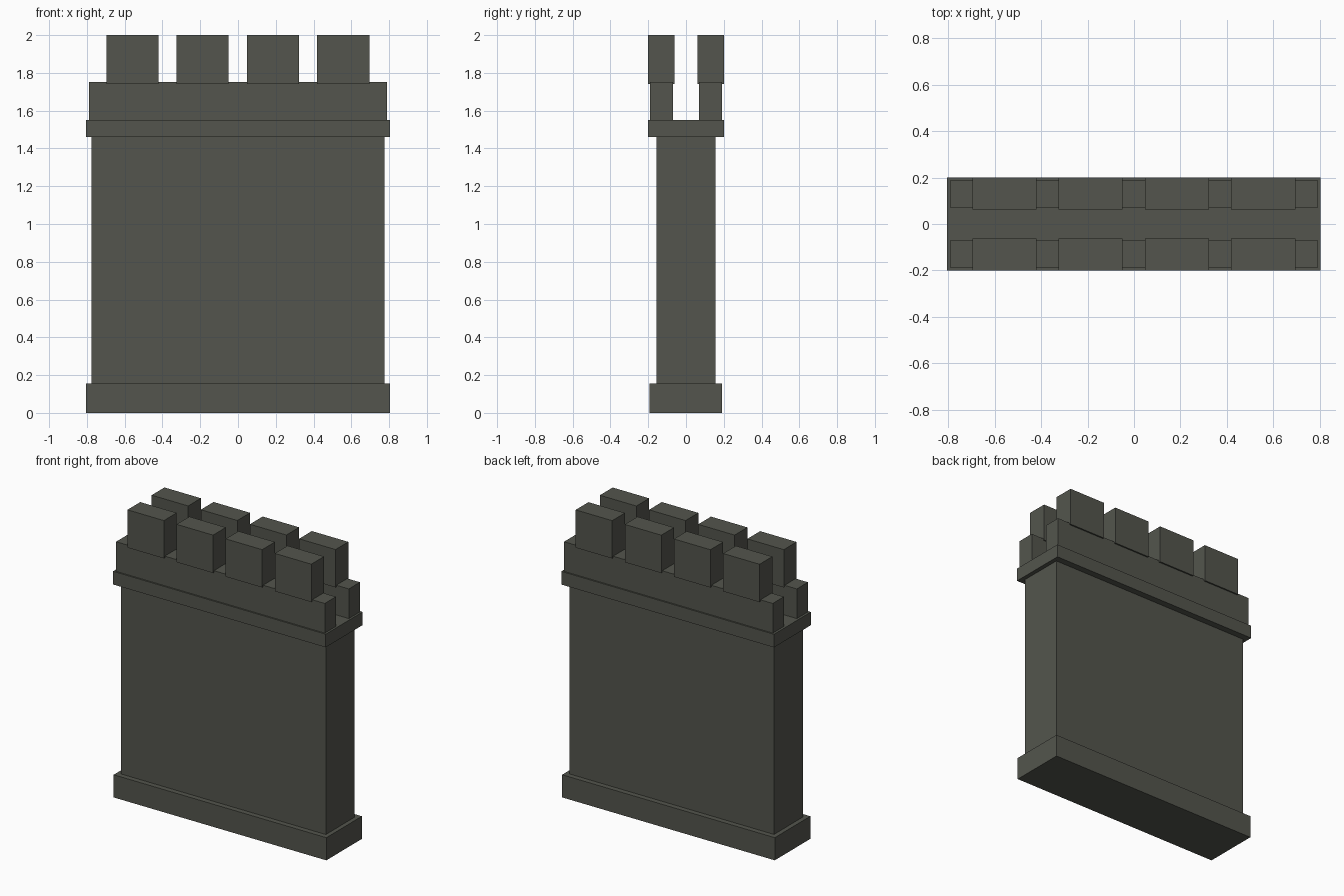
import bpy
import bmesh

if "Cube" in bpy.data.objects:
    bpy.data.objects.remove(bpy.data.objects["Cube"])

stone = bpy.data.materials.new("dark_grey_stone")
stone.diffuse_color = (0.087, 0.091, 0.074, 1)
stone.use_nodes = True
stone.node_tree.nodes["Principled BSDF"].inputs["Base Color"].default_value = stone.diffuse_color


def box(name, x, y, z):
    """Axis-aligned box from (min, max) ranges."""
    mesh = bpy.data.meshes.new(name)
    bm = bmesh.new()
    bmesh.ops.create_cube(bm, size=1)
    for v in bm.verts:
        v.co = [r[0] if c < 0 else r[1] for c, r in zip(v.co, (x, y, z))]
    bm.to_mesh(mesh)
    bm.free()
    mesh.materials.append(stone)
    obj = bpy.data.objects.new(name, mesh)
    bpy.context.collection.objects.link(obj)
    return obj


# Plinth, wall and walkway ledge
box("base_plinth", (-0.806, 0.804), (-0.193, 0.191), (0, 0.155))
box("wall_body", (-0.775, 0.775), (-0.157, 0.155), (0.155, 1.46))
box("walkway_ledge", (-0.806, 0.804), (-0.2, 0.2), (1.46, 1.55))

# Parapet and four merlons on each side of the walkway
for label, s in (("front", -1), ("back", 1)):
    box(label + "_parapet", (-0.79, 0.79),
        sorted((s * 0.07, s * 0.19)), (1.55, 1.753))
    for i in range(4):
        cx = -0.559 + i * 0.372
        box(f"{label}_merlon_{i + 1}", (cx - 0.138, cx + 0.138),
            sorted((s * 0.062, s * 0.2)), (1.741, 2.0))
